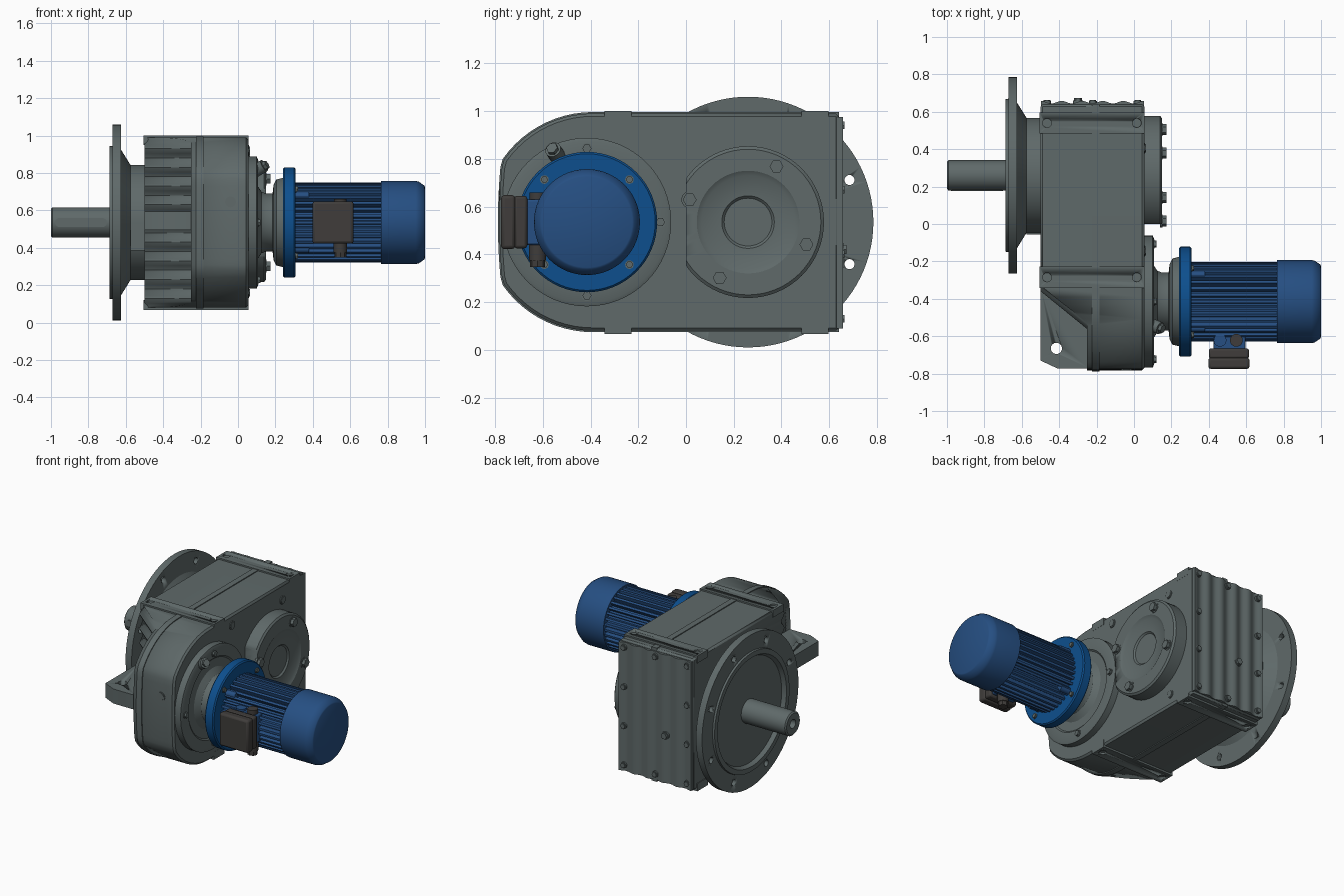
import bpy, bmesh
from math import sin, cos, pi, radians, sqrt
from mathutils import Vector

if "Cube" in bpy.data.objects:
    bpy.data.objects.remove(bpy.data.objects["Cube"])


def material(name, rgb):
    m = bpy.data.materials.new(name)
    m.use_nodes = True
    m.diffuse_color = (*rgb, 1)
    m.node_tree.nodes["Principled BSDF"].inputs["Base Color"].default_value = (*rgb, 1)
    return m


GREY = material("housing grey", (0.115, 0.143, 0.143))
BLUE = material("motor blue", (0.019, 0.078, 0.225))
BRIGHT = material("flange blue", (0.004, 0.078, 0.27))
DARK = material("terminal box grey", (0.05, 0.046, 0.043))

ZC = 0.535       # height of both shafts
Y_OUT = 0.26     # output axis
Y_IN = -0.415    # motor axis
FACE = 0.055     # motor-side face of the housing


def finish(name, bm, mat):
    bmesh.ops.remove_doubles(bm, verts=bm.verts, dist=1e-5)
    bmesh.ops.recalc_face_normals(bm, faces=bm.faces)
    me = bpy.data.meshes.new(name)
    bm.to_mesh(me)
    bm.free()
    ob = bpy.data.objects.new(name, me)
    bpy.context.collection.objects.link(ob)
    me.materials.append(mat)
    select(ob)
    bpy.ops.object.shade_smooth_by_angle(angle=radians(30))
    return ob


def select(ob):
    bpy.ops.object.select_all(action="DESELECT")
    ob.select_set(True)
    bpy.context.view_layer.objects.active = ob


def prism(name, loop, push, mat):
    """Extrude a closed loop of 3D points along a vector."""
    bm = bmesh.new()
    face = bm.faces.new([bm.verts.new(p) for p in loop])
    ext = bmesh.ops.extrude_face_region(bm, geom=[face], use_keep_orig=True)
    verts = [g for g in ext["geom"] if isinstance(g, bmesh.types.BMVert)]
    bmesh.ops.translate(bm, verts=verts, vec=push)
    return finish(name, bm, mat)


def box(name, lo, hi, mat, bevel=0):
    (x0, y0, z0), (x1, y1, z1) = lo, hi
    ob = prism(name, [(x0, y0, z0), (x1, y0, z0), (x1, y1, z0), (x0, y1, z0)], (0, 0, z1 - z0), mat)
    if bevel:
        modify(ob, "BEVEL", width=bevel, segments=2)
    return ob


def lathe(name, profile, y, mat, steps=64):
    """Revolve (x, radius) points about an axis parallel to x."""
    bm = bmesh.new()
    vs = [bm.verts.new((x, y + r, ZC)) for x, r in profile]
    es = [bm.edges.new(p) for p in zip(vs, vs[1:])]
    bmesh.ops.spin(bm, geom=vs + es, cent=(0, y, ZC), axis=(1, 0, 0), angle=2 * pi, steps=steps)
    return finish(name, bm, mat)


def rod(name, base, push, r, mat, sides=24):
    """Cylinder or hexagon from a base point along a vector."""
    push = Vector(push)
    q = push.to_track_quat("Z", "Y")
    loop = [Vector(base) + q @ Vector((r * cos(2 * pi * i / sides), r * sin(2 * pi * i / sides), 0))
            for i in range(sides)]
    return prism(name, loop, push, mat)


def bolt(name, base, out, r, h, mat=GREY):
    out = Vector(out).normalized()
    rod(name + "_washer", Vector(base) - out * 0.01, out * 0.015, r * 1.2, mat)
    rod(name + "_head", base, out * h, r, mat, 6)


def modify(ob, kind, **settings):
    m = ob.modifiers.new(kind.lower(), kind)
    for key, value in settings.items():
        setattr(m, key, value)
    select(ob)
    bpy.ops.object.modifier_apply(modifier=m.name)


def cut(ob, cutter):
    cutter.hide_render = True
    modify(ob, "BOOLEAN", operation="DIFFERENCE", solver="EXACT", object=cutter)
    bpy.data.objects.remove(cutter)


def polar(y, r, deg):
    return y + r * cos(radians(deg)), ZC + r * sin(radians(deg))


# Housing: rounded nose flattened at the front, square at the back
def outline(x, grow=0.0):
    r, yc = 0.455 + grow, -0.39
    arc = [(yc + r * cos(radians(a)), ZC + r * sin(radians(a))) for a in range(90, 271, 5)]
    nose = lambda z: -0.782 - grow + 0.2 * (z - ZC) ** 2
    pts = [(max(y, nose(z)), z) for y, z in arc]
    return [(x, y, z) for y, z in pts + [(0.64, ZC - r), (0.64, ZC + r)]]


housing = prism("housing", outline(-0.5), (FACE + 0.5, 0, 0), GREY)
modify(housing, "BEVEL", width=0.012, segments=1, limit_method="ANGLE", angle_limit=radians(60))

# Slanted, fluted wall beside the lifting lug
wave = [(-0.25, -0.545 + 0.017 * cos(2 * pi * i / 8), -0.02 + 1.1 * i / 88) for i in range(89)]
cut(housing, prism("flute_cutter", [(-0.25, -1.2, -0.02)] + wave + [(-0.25, -1.2, 1.08)],
                   (-0.32, 0.26, 0), GREY))
prism("parting_rib", outline(-0.225, 0.006), (0.04, 0, 0), GREY)

# Lifting lug
lug = prism("lifting_lug", [(-0.5, -0.33, 0.495), (-0.5, -0.73, 0.495), (-0.41, -0.772, 0.495),
                            (-0.24, -0.772, 0.495), (-0.24, -0.4, 0.495)], (0, 0, 0.1), GREY)
cut(lug, rod("lug_cutter", (-0.415, -0.665, 0.4), (0, 0, 0.3), 0.03, GREY))

# Mounting strips above and below, with tapped holes
for side, z0, z1 in (("top", 0.95, 1.0), ("bottom", 0.067, 0.12)):
    for place, y in (("front", -0.285), ("back", 0.54)):
        strip = box(f"{side}_{place}_strip", (-0.505, y - 0.057, z0), (FACE + 0.001, y + 0.057, z1), GREY)
        for x in (-0.465, 0.015):
            edge = z1 if side == "top" else z0
            cut(strip, rod("hole_cutter", (x, y, edge - 0.02), (0, 0, 0.04), 0.024, GREY))

# Fluted back cover with its bolts
ripple = [(-0.497 + 0.55 * i / 60, 0.651 + 0.007 * cos(2 * pi * i / 12), 0.09) for i in range(61)]
prism("back_cover", [(-0.497, 0.6, 0.09)] + ripple + [(0.053, 0.6, 0.09)], (0, 0, 0.885), GREY)
for x in (-0.465, 0.02):
    for z in (0.13, 0.4, 0.67, 0.94):
        bolt("cover_bolt", (x, 0.652, z), (0, 1, 0), 0.018, 0.012)
for z in (0.13, 0.94):
    bolt("cover_bolt", (-0.22, 0.652, z), (0, 1, 0), 0.018, 0.012)
bolt("back_plug", (-0.3, 0.655, 0.42), (0, 1, 0), 0.022, 0.018)

# Screw plugs on the housing faces
for y, z in ((-0.145, 0.92), (0.405, 0.885), (0.418, 0.16)):
    bolt("side_plug", (FACE, y, z), (1, 0, 0), 0.024, 0.008)
bolt("front_plug", (-0.04, -0.777, 0.645), (0, -1, 0), 0.024, 0.006)

# Output flange with neck and bolt holes
flange = lathe("output_flange", [(-0.66, 0), (-0.66, 0.36), (-0.686, 0.375), (-0.686, 0.408), (-0.672, 0.41),
                                 (-0.672, 0.525), (-0.626, 0.525), (-0.626, 0.39), (-0.575, 0.308),
                                 (-0.49, 0.308), (-0.49, 0)], Y_OUT, GREY, 96)
for i in range(8):
    y, z = polar(Y_OUT, 0.46, 22.5 + 45 * i)
    cut(flange, rod("hole_cutter", (-0.75, y, z), (0.2, 0, 0), 0.021, GREY))
box("neck_boss", (-0.575, -0.055, 0.385), (-0.49, 0.1, 0.53), GREY)

# Output shaft with centre bore and key
lathe("output_shaft", [(-0.95, 0), (-0.95, 0.024), (-0.998, 0.03), (-1, 0.072), (-0.992, 0.081),
                       (-0.65, 0.081), (-0.65, 0)], Y_OUT, GREY)
key = [(cx + 0.024 * cos(radians(a + t)), 0.176, ZC + 0.024 * sin(radians(a + t)))
       for cx, a in ((-0.725, -90), (-0.955, 90)) for t in range(0, 181, 20)]
prism("shaft_key", key, (0, 0.05, 0), GREY)

# Round cover opposite the output shaft, trimmed on one side
cover = lathe("output_cover", [(0.04, 0), (0.04, 0.318), (0.14, 0.318), (0.15, 0.305), (0.15, 0.215),
                               (0.138, 0.195), (0.132, 0.11), (0.122, 0.1), (0.122, 0)], Y_OUT, GREY)
cut(cover, box("trim_cutter", (0, -0.2, 0), (0.3, 0, 1), GREY))
for i in range(4):
    y, z = polar(Y_OUT, 0.262, -21 + 90 * i - 6 * (i % 2))
    bolt("output_cover_bolt", (0.148, y, z), (1, 0, 0), 0.029, 0.025)

# Input cover, neck and grey adapter plate
lathe("input_cover", [(0.04, 0), (0.04, 0.353), (0.1, 0.353), (0.106, 0.338), (0.106, 0.275), (0.098, 0.265),
                      (0.098, 0.205), (0.125, 0.165), (0.15, 0.155), (0.185, 0.155), (0.19, 0.2),
                      (0.205, 0.23), (0.245, 0.24), (0.245, 0)], Y_IN, GREY)
for i in range(4):
    y, z = polar(Y_IN, 0.308, 90 * i)
    bolt("input_cover_bolt", (0.104, y, z), (1, 0, 0), 0.019, 0.017)
by, bz = polar(Y_IN, 0.3, 114)
rod("breather_base", (0.09, by, bz), (0.05, -0.02, 0.03), 0.034, GREY)
bolt("breather", (0.135, by - 0.017, bz + 0.025), (0.05, -0.02, 0.03), 0.025, 0.025)

# Motor flange
lathe("motor_flange", [(0.24, 0), (0.24, 0.286), (0.248, 0.294), (0.3, 0.294), (0.308, 0.286), (0.308, 0)],
      Y_IN, BRIGHT)
for i in range(4):
    y, z = polar(Y_IN, 0.252, 45 + 90 * i)
    bolt("flange_bolt", (0.308, y, z), (1, 0, 0), 0.015, 0.012, GREY)
    y, z = polar(Y_IN, 0.2, 45 + 90 * i)
    rod("motor_boss", (0.3, y, z), (0.08, 0, 0), 0.022, BLUE, 16)

# Finned motor body and fan cowl
FINS = 36
fins = []
for i in range(FINS):
    for r, off in ((0.182, -0.32), (0.213, -0.2), (0.213, 0.2), (0.182, 0.32)):
        y, z = polar(Y_IN, r, 360 * (i + off) / FINS)
        fins.append((0.3, y, z))
prism("motor_fins", fins, (0.47, 0, 0), BLUE)
lathe("fan_cowl", [(0.765, 0), (0.765, 0.222), (0.95, 0.222), (0.965, 0.219), (0.996, 0.198), (1, 0.19), (1, 0)],
      Y_IN, BLUE)

# Terminal box with base and cable glands
box("terminal_base", (0.425, -0.675, 0.44), (0.595, -0.58, 0.63), BLUE, 0.008)
box("terminal_box", (0.4, -0.72, 0.425), (0.615, -0.665, 0.645), DARK, 0.012)
box("terminal_lid", (0.397, -0.775, 0.422), (0.618, -0.715, 0.648), DARK, 0.014)
rod("cable_gland", (0.547, -0.622, 0.45), (0, 0, -0.075), 0.036, DARK)
rod("cable_gland_nut", (0.547, -0.622, 0.385), (0, 0, -0.038), 0.032, DARK, 8)
rod("gland_plug", (0.547, -0.622, 0.6), (0, 0, 0.06), 0.034, DARK)
rod("blank_plug", (0.46, -0.622, 0.6), (0, 0, 0.045), 0.034, BLUE)
